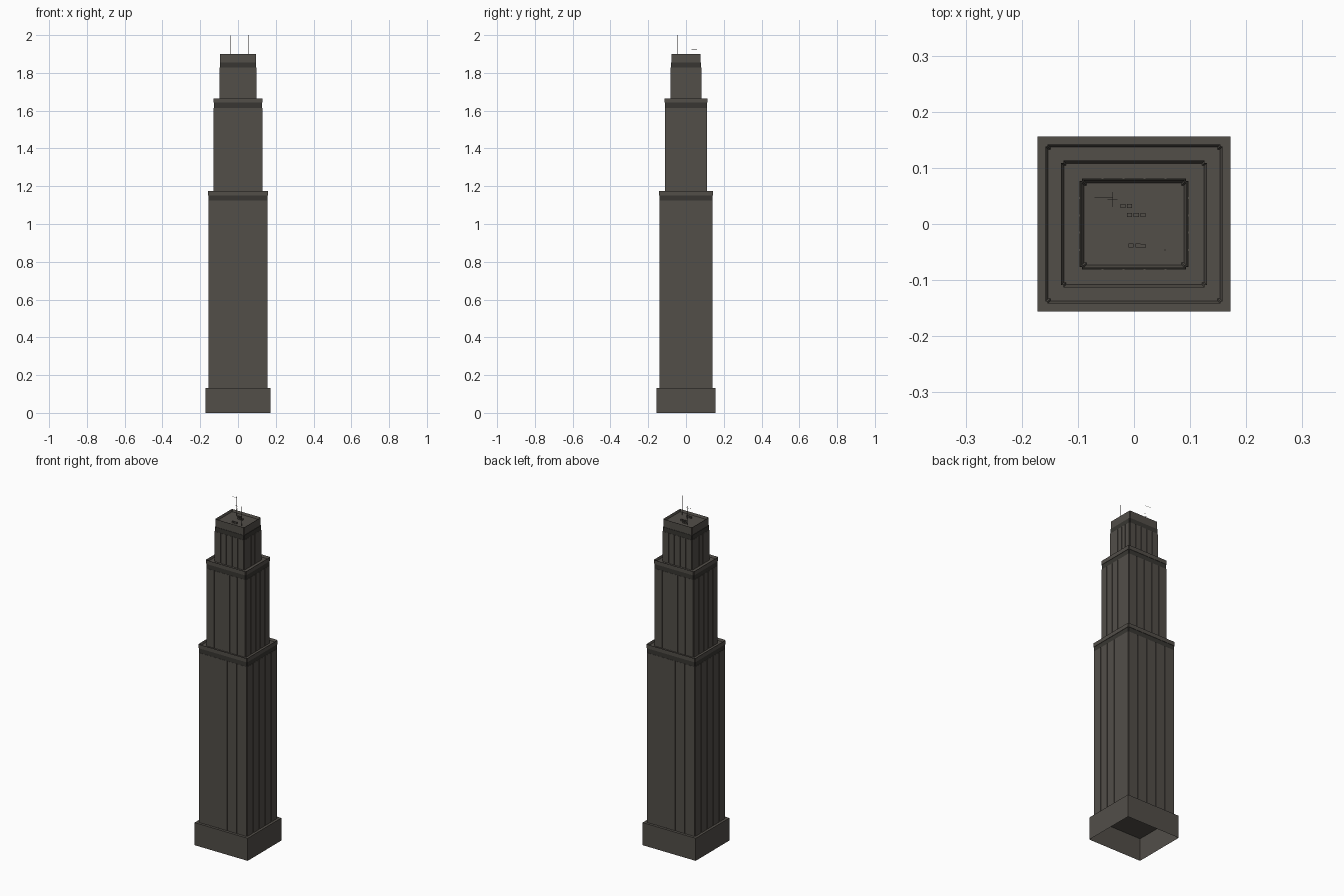
import bpy, bmesh

if "Cube" in bpy.data.objects:
    bpy.data.objects.remove(bpy.data.objects["Cube"])


def material(name, rgb):
    m = bpy.data.materials.new(name)
    m.diffuse_color = (*rgb, 1)
    m.use_nodes = True
    m.node_tree.nodes["Principled BSDF"].inputs["Base Color"].default_value = m.diffuse_color
    return m


STONE = material("warm grey stone", (0.085, 0.077, 0.066))
DARK = material("dark band", (0.04, 0.037, 0.032))


def finish(bm, name, mat):
    bmesh.ops.recalc_face_normals(bm, faces=bm.faces[:])
    me = bpy.data.meshes.new(name)
    bm.to_mesh(me)
    bm.free()
    me.materials.append(mat)
    ob = bpy.data.objects.new(name, me)
    bpy.context.collection.objects.link(ob)
    return ob


def add_box(bm, x0, x1, y0, y1, z0, z1):
    vs = bmesh.ops.create_cube(bm, size=1)["verts"]
    for v in vs:
        v.co.x = x1 if v.co.x > 0 else x0
        v.co.y = y1 if v.co.y > 0 else y0
        v.co.z = z1 if v.co.z > 0 else z0
    return vs


def notched_block(name, hx, hy, z0, z1, mat, notch=0.004, recess=0):
    """Block with small square notches at its corners, optionally with a parapet."""
    bm = bmesh.new()
    pts = []
    for sx, sy in ((1, 1), (-1, 1), (-1, -1), (1, -1)):
        corner = [(hx, hy - notch), (hx - notch, hy - notch), (hx - notch, hy)]
        if sx * sy < 0:
            corner.reverse()
        pts += [(sx * x, sy * y) for x, y in corner]
    bottom = bm.faces.new([bm.verts.new((x, y, z0)) for x, y in pts])
    ext = bmesh.ops.extrude_face_region(bm, geom=[bottom])["geom"]
    for v in ext:
        if isinstance(v, bmesh.types.BMVert):
            v.co.z = z1
    if not any(f.calc_center_median().z < z0 + 1e-5 for f in bm.faces):
        bm.faces.new([v for v in bm.verts if v.co.z < z0 + 1e-5])
    bmesh.ops.recalc_face_normals(bm, faces=bm.faces[:])
    if recess:
        top = [f for f in bm.faces if f.normal.z > 0.9]
        bmesh.ops.inset_region(bm, faces=top, thickness=0.005, use_even_offset=True)
        for v in {v for f in top for v in f.verts}:
            v.co.z -= recess
    return finish(bm, name, mat)


def shaft(name, hx, hy, z0, z1, bays=5, depth=0.004, gap=0.0035):
    """Core with shallow vertical panels on all four sides."""
    bm = bmesh.new()
    cx, cy = hx - depth, hy - depth
    add_box(bm, -cx, cx, -cy, cy, z0, z1)
    for i in range(bays):
        for s in (-1, 1):
            wx, wy = 2 * cx / bays, 2 * cy / bays
            a = -cx + i * wx + (gap / 2 if i else 0)
            b = -cx + (i + 1) * wx - (gap / 2 if i < bays - 1 else 0)
            add_box(bm, a, b, *sorted((s * (cy - 0.001), s * hy)), z0, z1)
            a = -cy + i * wy + (gap / 2 if i else 0)
            b = -cy + (i + 1) * wy - (gap / 2 if i < bays - 1 else 0)
            add_box(bm, *sorted((s * (cx - 0.001), s * hx)), a, b, z0, z1)
    return finish(bm, name, STONE)


# plinth, open underneath
bm = bmesh.new()
add_box(bm, -0.172, 0.172, -0.156, 0.156, 0, 0.132)
bmesh.ops.delete(bm, geom=[f for f in bm.faces if f.calc_center_median().z < 0.01],
                 context="FACES")
finish(bm, "plinth", STONE)

# three stepped tiers: half width, half depth, bottom, band bottom, cornice bottom, top
tiers = (("lower", 0.157, 0.141, 0.132, 1.125, 1.152, 1.175),
         ("middle", 0.129, 0.112, 1.16, 1.615, 1.642, 1.665),
         ("upper", 0.097, 0.081, 1.65, 1.828, 1.855, 1.90))
for name, hx, hy, z0, zb, zc, z1 in tiers:
    shaft(name + "_shaft", hx, hy, z0, zb)
    notched_block(name + "_dark_band", hx - 0.001, hy - 0.001, zb, zc, DARK)
    k = 0.003 if name == "upper" else -0.001
    notched_block(name + "_cornice", hx - k, hy - k, zc, z1, STONE, recess=0.013)

# small roof machines
bm = bmesh.new()
for x, y in ((-0.020, 0.032), (-0.008, 0.032), (-0.008, 0.016), (0.004, 0.016),
             (0.016, 0.016), (-0.005, -0.038), (0.007, -0.038), (0.016, -0.039)):
    add_box(bm, x - 0.0045, x + 0.0045, y - 0.0035, y + 0.0035, 1.885, 1.897)
finish(bm, "roof_units", STONE)

# two thin masts, one with cross arms
R = 0.0009
bm = bmesh.new()
add_box(bm, 0.055 - R, 0.055 + R, -0.046 - R, -0.046 + R, 1.885, 2.0)
finish(bm, "plain_mast", STONE)
bm = bmesh.new()
R = 0.0006
add_box(bm, -0.038 - R, -0.038 + R, 0.043 - R, 0.043 + R, 1.885, 1.999)
add_box(bm, -0.070, -0.038, 0.047, 0.048, 1.990, 1.991)
add_box(bm, -0.0386, -0.0374, 0.030, 0.057, 1.925, 1.926)
add_box(bm, -0.047, -0.029, 0.0425, 0.0435, 1.945, 1.946)
finish(bm, "mast_with_arms", STONE)
